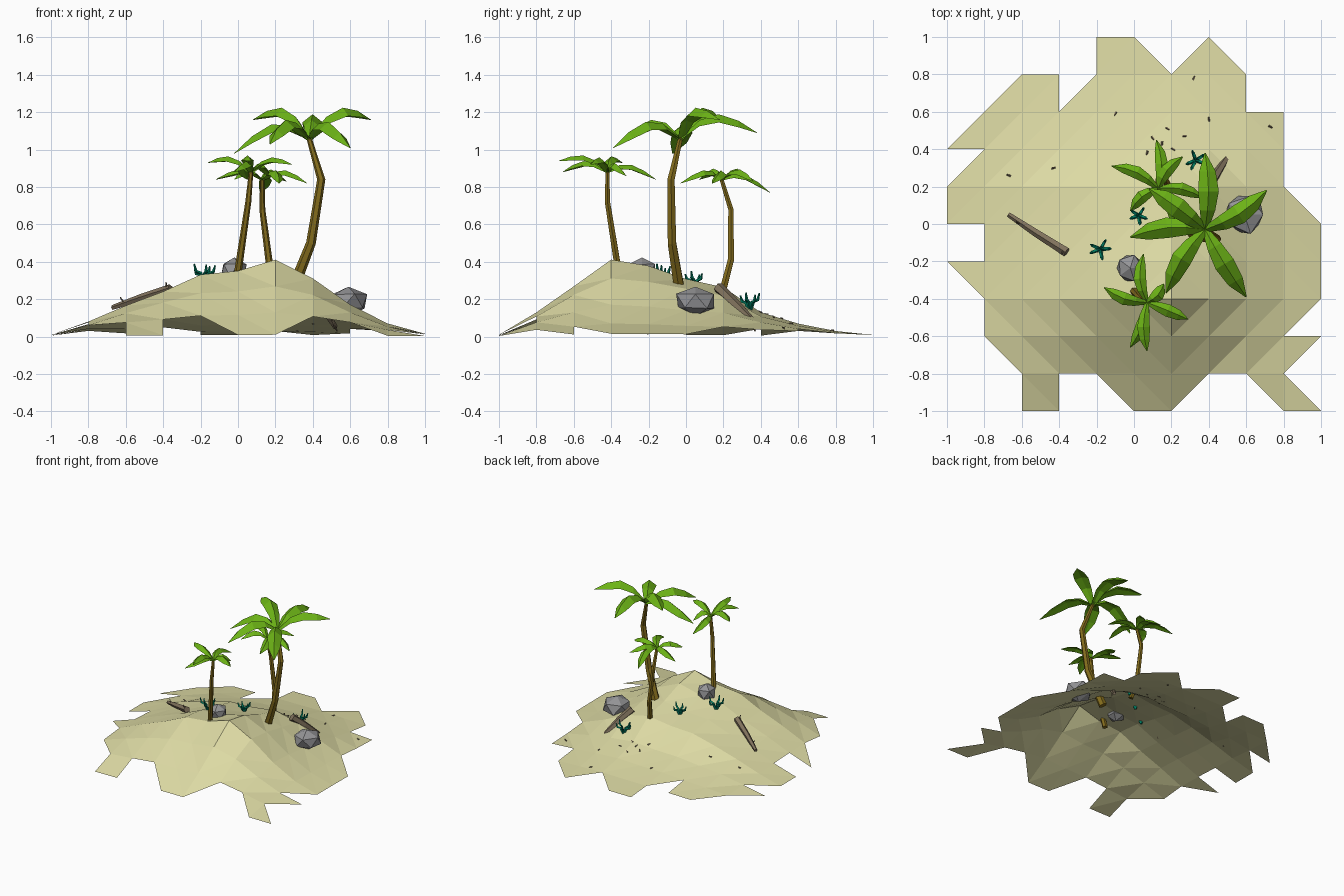
import bpy, bmesh, math, random
from mathutils import Vector
from mathutils.geometry import intersect_point_quad_2d

if "Cube" in bpy.data.objects:
    bpy.data.objects.remove(bpy.data.objects["Cube"])
random.seed(4)

def mat(name, c):
    m = bpy.data.materials.new(name)
    m.diffuse_color = (*c, 1)
    m.use_nodes = True
    m.node_tree.nodes["Principled BSDF"].inputs["Base Color"].default_value = m.diffuse_color
    return m

SAND = mat("sand", (.72, .70, .37))
WOOD = mat("trunk", (.23, .15, .012))
LEAF = mat("leaf", (.15, .45, .008))
TEAL = mat("teal", (.0, .22, .13))
DRIFT = mat("driftwood", (.22, .17, .11))
ROCK = mat("stone", (.30, .30, .31))

def finish(name, bm, material, normals=True):
    if normals:
        bmesh.ops.recalc_face_normals(bm, faces=bm.faces)
    me = bpy.data.meshes.new(name)
    bm.to_mesh(me)
    bm.free()
    me.materials.append(material)
    ob = bpy.data.objects.new(name, me)
    bpy.context.collection.objects.link(ob)
    return ob

def skin(bm, rings):
    """Join rings of points into a closed tube."""
    vs = [[bm.verts.new(p) for p in r] for r in rings]
    n = len(vs[0])
    for a, b in zip(vs, vs[1:]):
        for i in range(n):
            j = (i + 1) % n
            bm.faces.new((a[i], a[j], b[j], b[i]))
    bm.faces.new(vs[0][::-1])
    bm.faces.new(vs[-1])

def tube(bm, pts, radii, sides=5):
    pts = [Vector(p) for p in pts]
    rings = []
    for k, p in enumerate(pts):
        d = (pts[min(k + 1, len(pts) - 1)] - pts[max(k - 1, 0)]).normalized()
        u = d.cross(Vector((0, 1, 0) if abs(d.y) < .9 else (1, 0, 0))).normalized()
        w = d.cross(u)
        rings.append([p + radii[k] * (u * math.cos(a) + w * math.sin(a))
                      for a in (2 * math.pi * i / sides for i in range(sides))])
    skin(bm, rings)

# Island height: product of the side profiles, on a 0.2 grid
FX = [.01, .08, .165, .24, .33, .35, .41, .31, .17, .07, .015]
FY = [.01, .13, .27, .415, .38, .31, .265, .13, .07, .03, .01]

def height(x, y):
    def prof(f, t):
        t = max(0, min(9.999, (t + 1) * 5))
        i = int(t)
        return f[i] + (f[i + 1] - f[i]) * (t - i)
    a, b = prof(FX, x), prof(FY, y)
    return .7 * a * b / .413 + .3 * min(a, b)

# Ragged island outline in grid steps
OUT = [(4, 10), (5, 10), (6, 9), (7, 10), (8, 9), (8, 8), (9, 8), (9, 6), (10, 5), (10, 3),
       (9, 2), (10, 2), (9, 1), (10, 0), (9, 0), (8, 1), (7, 1), (6, 0), (5, 0), (4, 1),
       (3, 1), (3, 0), (2, 0), (2, 1), (1, 2), (1, 3), (0, 4), (1, 4), (1, 5), (0, 5),
       (0, 6), (1, 7), (0, 7), (2, 9), (3, 9), (3, 8), (4, 9)]

def inside(x, y):
    hit = False
    for (x1, y1), (x2, y2) in zip(OUT, OUT[1:] + OUT[:1]):
        if (y1 > y) != (y2 > y) and x < x1 + (y - y1) * (x2 - x1) / (y2 - y1):
            hit = not hit
    return hit

bm = bmesh.new()
g = {(i, j): bm.verts.new((i * .2 - 1, j * .2 - 1, height(i * .2 - 1, j * .2 - 1)))
     for i in range(11) for j in range(11)}
for i in range(10):
    for j in range(10):
        b, r, t, l = [inside(i + u, j + v) for u, v in ((.5, .17), (.83, .5), (.5, .83), (.17, .5))]
        c = [(i, j), (i + 1, j), (i + 1, j + 1), (i, j + 1)]
        if b == r == t == l:
            rising = (i >= 6) != (j >= 3)
        else:
            rising = b == r
        tris = ([(b, (0, 1, 2)), (t, (0, 2, 3))] if rising
                else [(b, (0, 1, 3)), (t, (1, 2, 3))])
        for keep, tri in tris:
            if keep:
                bm.faces.new([g[c[k]] for k in tri])
bmesh.ops.delete(bm, geom=[v for v in bm.verts if not v.link_faces], context='VERTS')
finish("sand_island", bm, SAND, False)

# Palms: bent trunk and folded drooping fronds
def frond(bm, base, tip, lift, width):
    base, tip = Vector(base), Vector(tip)
    d = tip - base
    side = Vector((-d.y, d.x, 0)).normalized()
    bend = random.uniform(-.035, .035)
    rings = []
    for t, up, w in ((0, 0, .3), (.25, .8, .75), (.5, 1, 1), (.76, .6, .8), (1, 0, .06)):
        p = base + d * t + Vector((0, 0, lift * up)) + side * bend * math.sin(math.pi * t)
        w *= width
        rings.append([p + side * w - Vector((0, 0, w * .55)), p + Vector((0, 0, w * .25)),
                      p - side * w - Vector((0, 0, w * .55)), p - Vector((0, 0, w * .3))])
    skin(bm, rings)

def palm(name, path, radii, tips, lift, width):
    bm = bmesh.new()
    tube(bm, path, radii, 6)
    finish(name + "_trunk", bm, WOOD)
    bm = bmesh.new()
    for tip in tips:
        frond(bm, path[-1], tip, lift, width)
    finish(name + "_fronds", bm, LEAF)

palm("tall_palm", [(.28, -.03, .22), (.39, -.075, .5), (.445, -.08, .84), (.38, -.03, 1.06)],
     [.032, .026, .022, .014],
     [(.38, .38, 1.09), (.71, .18, 1.16), (.60, -.39, 1.01), (.17, -.37, 1.03),
      (-.02, -.07, .98), (.08, .19, 1.16)], .1, .055)
palm("front_palm", [(-.01, -.35, .28), (.055, -.42, .72), (.07, -.42, .88)], [.021, .016, .012],
     [(.05, -.16, .84), (-.16, -.34, .93), (-.02, -.66, .88), (.07, -.68, .94),
      (.29, -.51, .92), (.16, -.32, .86)], .05, .034)
palm("back_palm", [(.19, .19, .22), (.165, .24, .41), (.13, .24, .68), (.13, .19, .84)],
     [.021, .019, .016, .012],
     [(.12, .45, .77), (-.12, .31, .84), (-.02, .07, .84), (.22, -.03, .82),
      (.37, .14, .82), (.26, .36, .83)], .05, .034)

# Rocks
def rock(name, loc, size):
    bm = bmesh.new()
    bmesh.ops.create_icosphere(bm, subdivisions=1, radius=1)
    for v in bm.verts:
        v.co *= random.uniform(.92, 1.12)
        v.co = Vector(loc) + Vector([a * s for a, s in zip(v.co, size)])
    finish(name, bm, ROCK)

rock("large_rock", (.59, .05, .19), (.11, .11, .08))
rock("small_rock", (-.02, -.235, .355), (.073, .075, .068))

# Driftwood logs with a broken twig
bm = bmesh.new()
tube(bm, [(-.67, .05, .155), (-.52, -.05, .205), (-.36, -.15, .255)], [.014, .022, .026])
tube(bm, [(-.60, .0, .17), (-.63, .01, .21)], [.007, .003], 4)
tube(bm, [(-.38, -.14, .25), (-.385, -.16, .29)], [.008, .003], 4)
finish("left_log", bm, DRIFT)
bm = bmesh.new()
tube(bm, [(.37, .17, .265), (.43, .25, .19), (.52, .39, .05)], [.03, .026, .014])
tube(bm, [(.48, .32, .12), (.53, .37, .03)], [.008, .004], 4)
finish("right_log", bm, DRIFT)

# Small teal plants
for n, (x, y, s) in enumerate([(-.18, -.135, 1), (.025, .045, .85), (.33, .34, .95)]):
    bm = bmesh.new()
    z = height(x, y)
    for k in range(5):
        a = k * 1.257 + n + random.uniform(-.3, .3)
        c, e, h = math.cos(a), math.sin(a), random.uniform(.7, 1.15)
        tube(bm, [(x, y, z - .02), (x + .022 * c * s, y + .022 * e * s, z + .04 * s * h),
                  (x + .048 * c * s, y + .048 * e * s, z + .05 * s * h),
                  (x + .058 * c * s, y + .058 * e * s, z + .09 * s * h)],
             [.010, .010, .009, .004], 4)
    finish(f"plant_{n + 1}", bm, TEAL)

# Scattered debris on the beach
bm = bmesh.new()
for x, y in [(.32, .78), (-.67, .26), (-.43, .3), (-.1, .59), (.1, .46), (.18, .51),
             (.07, .38), (.21, .4), (.27, .47), (.4, .56), (.73, .52), (.15, .43)]:
    z, a = height(x, y), random.uniform(0, 6)
    dx, dy = .011 * math.cos(a), .011 * math.sin(a)
    tube(bm, [(x - dx, y - dy, z), (x + dx, y + dy, z + .004)], [.006, .004], 4)
finish("beach_debris", bm, DRIFT)
